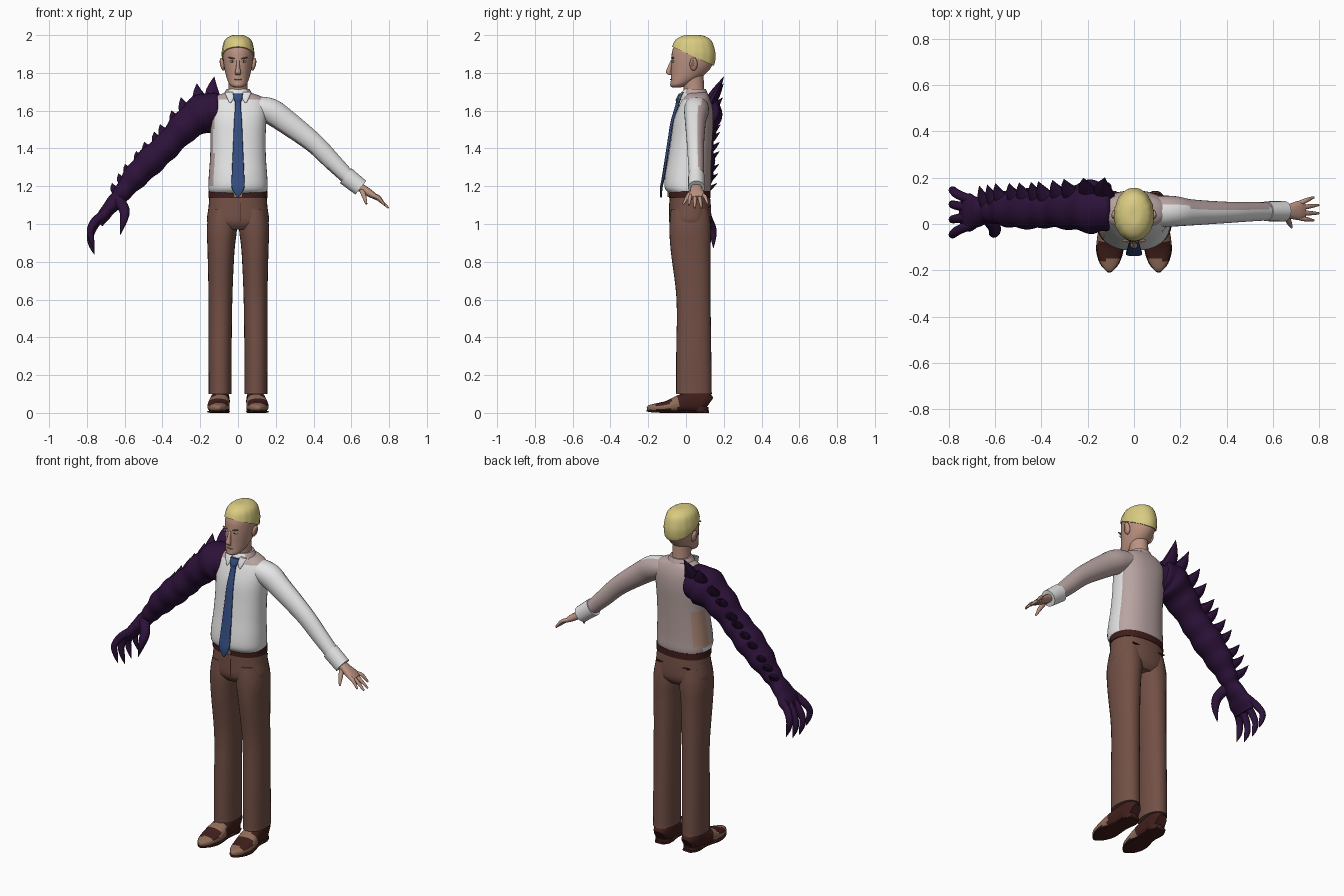
import bpy, bmesh, math
from mathutils import Vector, Matrix

COL = {
    "shirt_white": (0.78, 0.78, 0.78), "shirt_blush": (0.48, 0.37, 0.36),
    "skin": (0.50, 0.29, 0.22), "hair_blond": (0.70, 0.60, 0.22),
    "trouser_brown": (0.17, 0.08, 0.06), "leather_dark": (0.05, 0.013, 0.011),
    "leather_tan": (0.27, 0.15, 0.10), "tie_blue": (0.035, 0.075, 0.22),
    "monster_purple": (0.026, 0.006, 0.042), "eye_dark": (0.03, 0.025, 0.03)}
MATS = {}
for k, c in COL.items():
    MATS[k] = bpy.data.materials.new(k)
    MATS[k].diffuse_color = (*c, 1)


def finish(bm, name, mats, rule=None):
    bmesh.ops.recalc_face_normals(bm, faces=bm.faces)
    bm.normal_update()
    if rule:
        for f in bm.faces:
            f.material_index = rule(f.calc_center_median(), f.normal)
    me = bpy.data.meshes.new(name)
    bm.to_mesh(me)
    bm.free()
    for m in mats.split():
        me.materials.append(MATS[m])
    ob = bpy.data.objects.new(name, me)
    bpy.context.collection.objects.link(ob)
    return ob


def spline(secs, k):
    """Catmull-Rom through tuples of any length."""
    out = []
    for i in range(len(secs) - 1):
        a, b, c, d = (secs[max(0, min(len(secs) - 1, i + j))] for j in (-1, 0, 1, 2))
        for s in range(k):
            t = s / k
            out.append([0.5 * (2 * q + (r - p) * t + (2 * p - 5 * q + 4 * r - w) * t * t
                               + (3 * q - p - 3 * r + w) * t ** 3)
                        for p, q, r, w in zip(a, b, c, d)])
    return out + [list(secs[-1])]


def loft_bm(secs, n=24, k=4, ref=None, p=2.0):
    """Sections (x,y,z,ra,rb). ref=None: level rings; else rings square to the path."""
    bm = bmesh.new()
    pts = spline(secs, k)
    rings = []
    for i, q in enumerate(pts):
        c = Vector(q[:3])
        if ref is None:
            s, u = Vector((1, 0, 0)), Vector((0, 1, 0))
        else:
            t = (Vector(pts[min(i + 1, len(pts) - 1)][:3]) - Vector(pts[max(i - 1, 0)][:3])).normalized()
            r = Vector(ref)
            s = (r - t * r.dot(t)).normalized()
            u = t.cross(s)
        ring = []
        for j in range(n):
            a = math.tau * j / n
            ca, sa = math.cos(a), math.sin(a)
            ring.append(bm.verts.new(c + s * max(q[3], .001) * math.copysign(abs(ca) ** (2 / p), ca)
                                     + u * max(q[4], .001) * math.copysign(abs(sa) ** (2 / p), sa)))
        rings.append(ring)
    for a, b in zip(rings, rings[1:]):
        for j in range(n):
            bm.faces.new((a[j], a[(j + 1) % n], b[(j + 1) % n], b[j]))
    bm.faces.new(rings[0])
    bm.faces.new(rings[-1])
    return bm


def loft(name, mats, secs, rule=None, **kw):
    return finish(loft_bm(secs, **kw), name, mats, rule)


def blob(name, mat, loc, size, tilt=0):
    bm = bmesh.new()
    bmesh.ops.create_uvsphere(bm, u_segments=16, v_segments=10, radius=1, matrix=Matrix.Translation(loc)
                              @ Matrix.Rotation(tilt, 4, 'Y') @ Matrix.Diagonal((*size, 1)))
    return finish(bm, name, mat)


def box(name, mat, loc, size):
    bm = bmesh.new()
    bmesh.ops.create_cube(bm, size=1, matrix=Matrix.Translation(loc) @ Matrix.Diagonal((*size, 1)))
    return finish(bm, name, mat)


# Shirt torso: white front, blush back, bare skin at the torn side
def torso_rule(c, n):
    if c.x < -.11 and n.y > 0 and 1.22 < c.z < 1.42:
        return 2
    return int(n.y > .3 or (c.z > 1.655 and abs(c.x) > .05) or (c.x < -.128 and c.z > 1.2))


loft("shirt_torso", "shirt_white shirt_blush skin",
     [(0, .02, 1.16, .148, .105), (0, .01, 1.19, .157, .122), (0, .01, 1.25, .155, .122),
      (0, .02, 1.35, .148, .115), (0, .03, 1.45, .146, .11), (0, .04, 1.55, .15, .105),
      (0, .05, 1.62, .152, .09), (0, .055, 1.67, .128, .07), (0, .055, 1.695, .07, .055)],
     torso_rule, n=40, p=2.3)
loft("collar", "shirt_white shirt_blush",
     [(0, .047, 1.66, .088, .078), (0, .045, 1.69, .075, .07), (0, .047, 1.715, .06, .058)],
     lambda c, n: int(n.y > -.6), n=32)
for s in (-1, 1):
    loft("collar_point", "shirt_white", [(s * .05, -.018, 1.70, .022, .006), (s * .04, -.032, 1.67, .02, .006),
                                         (s * .042, -.043, 1.64, .003, .004)], n=12)

# Tie follows the shirt front
loft("tie", "tie_blue",
     [(0, -.026, 1.69, .026, .012), (0, -.04, 1.66, .022, .014), (0, -.045, 1.635, .015, .01),
      (0, -.074, 1.54, .021, .008), (0, -.09, 1.44, .025, .008), (0, -.118, 1.26, .033, .008),
      (0, -.131, 1.19, .033, .007), (0, -.132, 1.14, .002, .004)], n=16, p=3)

# Human arm: sleeve, cuff, hand
loft("sleeve", "shirt_white shirt_blush",
     [(.09, .055, 1.622, .066, .055), (.17, .055, 1.598, .066, .068), (.25, .05, 1.545, .056, .064),
      (.4, .05, 1.43, .046, .053), (.5, .053, 1.33, .042, .047), (.6, .055, 1.23, .038, .038)],
     lambda c, n: int(n.y > .35 or n.z < -.62), n=28, ref=(0, 1, 0))
loft("cuff", "shirt_white", [(.57, .055, 1.256, .043, .05), (.65, .055, 1.192, .044, .046)],
     n=24, k=2, ref=(0, 1, 0))
loft("palm", "skin", [(.63, .055, 1.205, .027, .022), (.67, .055, 1.18, .032, .022),
                      (.71, .058, 1.155, .042, .018), (.735, .06, 1.138, .038, .012)],
     n=16, ref=(0, 1, 0), p=2.4)
for y0, y1, x1, z1 in ((.026, .015, .775, 1.10), (.048, .046, .797, 1.085),
                       (.07, .082, .797, 1.085), (.09, .115, .775, 1.105)):
    loft("finger", "skin", [(.715, y0, 1.152, .011, .011), ((.715 + x1) / 2, (y0 + y1) / 2, z1 + .037, .010, .010),
                            (x1, y1, z1, .005, .005)], n=10, ref=(0, 1, 0))
loft("thumb", "skin", [(.655, .04, 1.18, .014, .014), (.668, .01, 1.145, .012, .012),
                       (.68, -.015, 1.105, .005, .005)], n=10, ref=(0, 1, 0))

# Monster arm with a bumpy surface
ARM = [(-.10, .075, 1.60, .095, .085), (-.17, .075, 1.59, .115, .105), (-.27, .07, 1.525, .095, .085),
       (-.36, .065, 1.43, .08, .072), (-.44, .065, 1.355, .086, .075), (-.53, .065, 1.265, .08, .068),
       (-.60, .06, 1.18, .06, .05), (-.645, .055, 1.125, .052, .042), (-.70, .05, 1.06, .078, .035),
       (-.735, .05, 1.0, .075, .022)]
dense = [(*q[:3], q[3] * (1 + .05 * math.sin(i * 1.57)), q[4] * (1 + .05 * math.sin(i * 1.57)))
         for i, q in enumerate(spline(ARM, 4))]
loft("monster_arm", "monster_purple", dense, n=28, k=2, ref=(0, 1, 0))

# Back-swept spikes along the arm
path = spline(ARM[:8], 6)
for i in range(11):
    j = 3 + int(i * 3.5)
    c = Vector(path[j][:3])
    t = (Vector(path[j + 1][:3]) - Vector(path[j - 1][:3])).normalized()
    n = Vector((t.z, 0, -t.x)).normalized()
    y = Vector((0, 1, 0))
    f = i / 10
    h = (.18, .16, .135)[i] if i < 3 else .125 - .05 * f
    base = c + n * path[j][4] * .45 + y * path[j][3] * .45
    tip = c + n * h + y * (.125 - .02 * f) - t * .015
    mid = base.lerp(tip, .5) + t * .008
    w = .05 - .018 * f
    loft("arm_spike", "monster_purple", [(*base, w * .6, w), (*mid, w * .4, w * .65), (*tip, .001, .001)],
         n=10, k=3, ref=(0, 1, -.9))

# Clawed hand
for y0, y1, dz in ((-.005, -.045, .03), (.03, .02, .0), (.07, .085, .005), (.105, .145, .035)):
    loft("claw_finger", "monster_purple",
         [(-.70, y0, 1.06, .02, .022), (-.755, (y0 + y1) / 2, 1.0 + dz * .5, .02, .022),
          (-.782, y1, .935 + dz, .017, .018), (-.775, y1, .885 + dz, .013, .014),
          (-.76, y1, .838 + dz, .001, .001)], n=12, ref=(0, 1, 0))
loft("claw_thumb", "monster_purple",
     [(-.635, .03, 1.13, .03, .03), (-.602, -.015, 1.075, .026, .028), (-.605, -.04, 1.02, .02, .02),
      (-.625, -.045, .94, .001, .001)], n=12, ref=(0, 1, 0))

# Trousers, belt and pocket seams
loft("trouser_hips", "trouser_brown",
     [(0, .02, 1.165, .15, .105), (0, .022, 1.09, .156, .11), (0, .022, 1.01, .163, .11),
      (0, .022, .97, .12, .085)], n=36, p=2.3)
loft("belt", "leather_dark", [(0, .02, 1.138, .157, .111), (0, .02, 1.176, .156, .111)], n=36, k=1, p=2.3)
box("buckle", "leather_tan", (0, -.093, 1.157), (.04, .008, .03))
box("fly_seam", "leather_dark", (.014, -.0875, 1.06), (.004, .005, .1))
for s in (-1, 1):
    loft("trouser_leg", "trouser_brown",
         [(s * .095, .042, .10, .061, .095), (s * .095, .042, .125, .06, .094), (s * .095, .041, .3, .061, .093),
          (s * .093, .04, .6, .063, .09), (s * .09, .025, .85, .071, .105),
          (s * .085, .022, .98, .08, .11), (s * .08, .02, 1.08, .07, .10)], n=28, p=2.2)
    box("back_pocket", "leather_dark", (s * .075, .122, 1.09), (.07, .008, .006))

    # Two-tone shoes
    loft("shoe", "leather_dark leather_tan",
         [(s * .09, .118, .045, .03, .043), (s * .092, .09, .06, .048, .058), (s * .095, .03, .06, .05, .058),
          (s * .1, -.04, .047, .056, .045), (s * .104, -.10, .033, .058, .031),
          (s * .106, -.16, .027, .044, .023), (s * .106, -.195, .024, .022, .017),
          (s * .106, -.207, .022, .006, .006)],
         lambda c, n: int(c.z > .015 and (c.y < -.155 or -.075 < c.y < -.04 or (c.y < -.04 and abs(n.z) < .5))),
         n=24, ref=(1, 0, 0), p=2.5)
    sole = [(s * .09, .12, .006, .03, .006), (s * .093, .07, .006, .05, .006), (s * .096, 0, .006, .045, .006),
            (s * .104, -.1, .006, .06, .006), (s * .106, -.17, .008, .042, .006), (s * .106, -.208, .012, .008, .005)]
    loft("shoe_sole", "leather_dark", sole, n=16, ref=(1, 0, 0), p=4)
    loft("shoe_heel", "leather_dark", [(s * .092, .075, 0, .045, .042), (s * .092, .075, .03, .047, .045)], k=1)

# Head and neck
HEAD = [(0, -.05, 1.722, .018, .02), (0, -.037, 1.735, .042, .045), (0, -.008, 1.765, .057, .072),
        (0, .015, 1.80, .067, .094), (0, .03, 1.84, .075, .109), (0, .035, 1.88, .079, .112),
        (0, .036, 1.92, .078, .108), (0, .037, 1.96, .064, .088), (0, .037, 1.985, .03, .045),
        (0, .037, 1.988, .002, .002)]
loft("head", "skin", HEAD, n=32)
loft("neck", "skin", [(0, .05, 1.65, .058, .06), (0, .042, 1.71, .05, .055), (0, .035, 1.79, .05, .058)], n=24)

# Hair: swollen head shape cut along the hairline
bm = loft_bm([(x, y + .001, z + (.012 if z > 1.95 else 0), a + .007, b + .008) for x, y, z, a, b in HEAD], n=48)
for v in bm.verts:
    a = math.atan2(v.co.x, v.co.y - .037)
    g = 1 + .018 * math.sin(14 * a)
    v.co.x *= g
bmesh.ops.bisect_plane(bm, geom=bm.verts[:] + bm.edges[:] + bm.faces[:], plane_co=(0, -.07, 1.937),
                       plane_no=(0, .46, 1), clear_inner=True)
bmesh.ops.holes_fill(bm, edges=[e for e in bm.edges if e.is_boundary])
finish(bm, "hair", "hair_blond")

# Face
loft("nose", "skin", [(0, -.072, 1.868, .008, .008), (0, -.086, 1.83, .010, .012), (0, -.092, 1.802, .016, .014),
                      (0, -.082, 1.788, .012, .008)], n=14)
blob("mouth", "leather_tan", (0, -.076, 1.765), (.021, .008, .004))
blob("chin", "skin", (0, -.068, 1.737), (.024, .016, .014))
for s in (-1, 1):
    blob("ear", "skin", (s * .083, .04, 1.846), (.012, .021, .035), s * .2)
    blob("inner_ear", "leather_tan", (s * .092, .037, 1.848), (.004, .011, .02), s * .2)
    blob("eye_white", "shirt_white", (s * .031, -.069, 1.861), (.013, .006, .006))
    blob("pupil", "eye_dark", (s * .030, -.073, 1.861), (.005, .004, .005))
    blob("eyebrow", "leather_tan", (s * .032, -.071, 1.878), (.02, .008, .004), -s * .2)

# Smooth shading that keeps hard edges
for o in bpy.context.scene.objects:
    o.select_set(True)
    bpy.context.view_layer.objects.active = o
bpy.ops.object.shade_smooth_by_angle(angle=math.radians(45))
